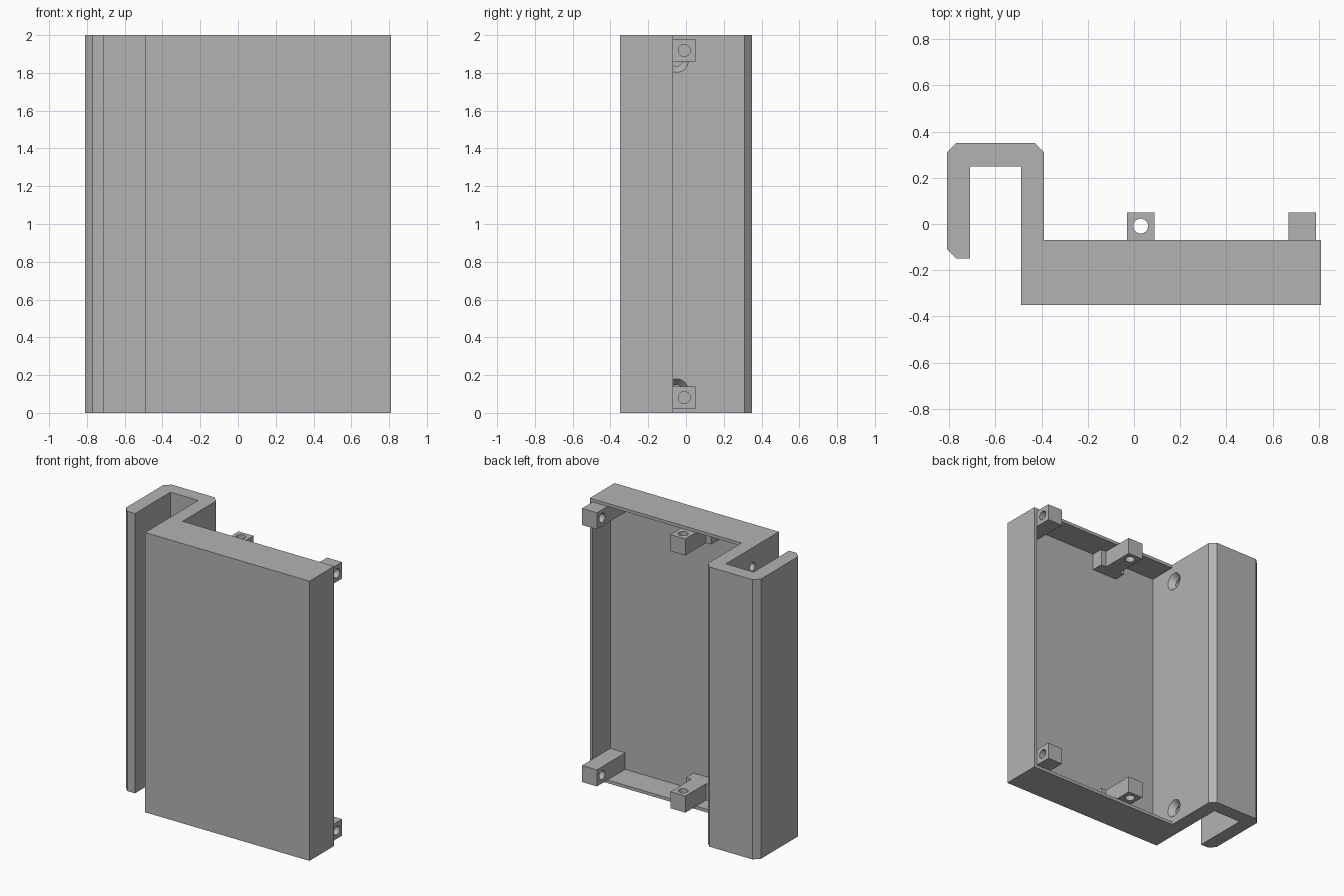
import bpy
import bmesh
from math import pi
from mathutils import Matrix

if "Cube" in bpy.data.objects:
    bpy.data.objects.remove(bpy.data.objects["Cube"], do_unlink=True)

grey = bpy.data.materials.new("plain_grey")
grey.use_nodes = True
colour = (0.45, 0.45, 0.45, 1)
grey.diffuse_color = colour
grey.node_tree.nodes["Principled BSDF"].inputs["Base Color"].default_value = colour

HEIGHT, WALL = 2.0, 0.022
FLOOR, RIM = -0.27, -0.07          # tray floor and open edge, along y
INNER_X, HOOK_X = 0.81 - WALL, -0.39
POST, POST_BACK = 0.118, 0.05


def add_object(name, bm):
    bmesh.ops.recalc_face_normals(bm, faces=bm.faces)
    mesh = bpy.data.meshes.new(name)
    bm.to_mesh(mesh)
    bm.free()
    mesh.materials.append(grey)
    obj = bpy.data.objects.new(name, mesh)
    bpy.context.collection.objects.link(obj)
    return obj


def prism(name, outline, z0, z1):
    bm = bmesh.new()
    face = bm.faces.new([bm.verts.new((x, y, z0)) for x, y in outline])
    top = bmesh.ops.extrude_face_region(bm, geom=[face])["geom"]
    verts = [v for v in top if isinstance(v, bmesh.types.BMVert)]
    bmesh.ops.translate(bm, verts=verts, vec=(0, 0, z1 - z0))
    return add_object(name, bm)


def box(name, x0, x1, y0, y1, z0, z1):
    return prism(name, [(x0, y0), (x1, y0), (x1, y1), (x0, y1)], z0, z1)


def cone(name, centre, axis, length, r1, r2):
    turn = Matrix.Rotation(pi / 2, 4, "Y") if axis == "x" else Matrix()
    bm = bmesh.new()
    bmesh.ops.create_cone(bm, cap_ends=True, segments=32, radius1=r1, radius2=r2,
                          depth=length, matrix=Matrix.Translation(centre) @ turn)
    cutter = add_object(name, bm)
    cutter.hide_render = True
    return cutter


def cut(obj, cutters):
    for cutter in cutters:
        mod = obj.modifiers.new("hole", "BOOLEAN")
        mod.operation, mod.solver, mod.object = "DIFFERENCE", "EXACT", cutter
    graph = bpy.context.evaluated_depsgraph_get()
    mesh = bpy.data.meshes.new_from_object(obj.evaluated_get(graph))
    obj.modifiers.clear()
    obj.data = mesh
    for cutter in cutters:
        bpy.data.objects.remove(cutter, do_unlink=True)


# Hook, front plate and side wall in one extruded section
section = [
    (-0.81, -0.11), (-0.77, -0.15), (-0.71, -0.15), (-0.71, 0.25),
    (-0.49, 0.25), (-0.49, -0.35), (0.81, -0.35), (0.81, RIM),
    (INNER_X, RIM), (INNER_X, FLOOR), (HOOK_X, FLOOR), (HOOK_X, 0.31),
    (-0.43, 0.35), (-0.77, 0.35), (-0.81, 0.31),
]
body = prism("hooked_body", section, 0, HEIGHT)

# Countersunk screw holes through the inner hook wall
holes = []
for z in (0.118, 1.865):
    holes.append(cone("countersink", (-0.405, -0.05, z), "x", 0.05, 0.03, 0.07))
    holes.append(cone("screw_hole", (-0.44, -0.05, z), "x", 0.2, 0.03, 0.03))
cut(body, holes)

for end, z_wall, z_post in (("bottom", 0, WALL),
                            ("top", HEIGHT - WALL, HEIGHT - WALL - POST)):
    # End wall closing the tray
    box(end + "_wall", HOOK_X, INNER_X, FLOOR, RIM, z_wall, z_wall + WALL)
    z_mid = z_post + POST / 2

    # Corner post with a sideways hole, middle post with an upright hole
    for part, x0, axis in (("corner", INNER_X - POST, "x"), ("middle", -0.03, "z")):
        post = box(f"{end}_{part}_post", x0, x0 + POST, FLOOR, POST_BACK,
                   z_post, z_post + POST)
        centre = (x0 + POST / 2, POST_BACK - POST / 2, z_mid)
        cut(post, [cone("post_hole", centre, axis, 0.3, 0.032, 0.032)])

    # Stub blocks widening the foot of the middle post
    for side, x0, x1 in (("right", -0.07, -0.03), ("left", -0.03 + POST, 0.13)):
        box(f"{end}_{side}_foot", x0, x1, FLOOR, -0.185, z_post, z_post + POST)
